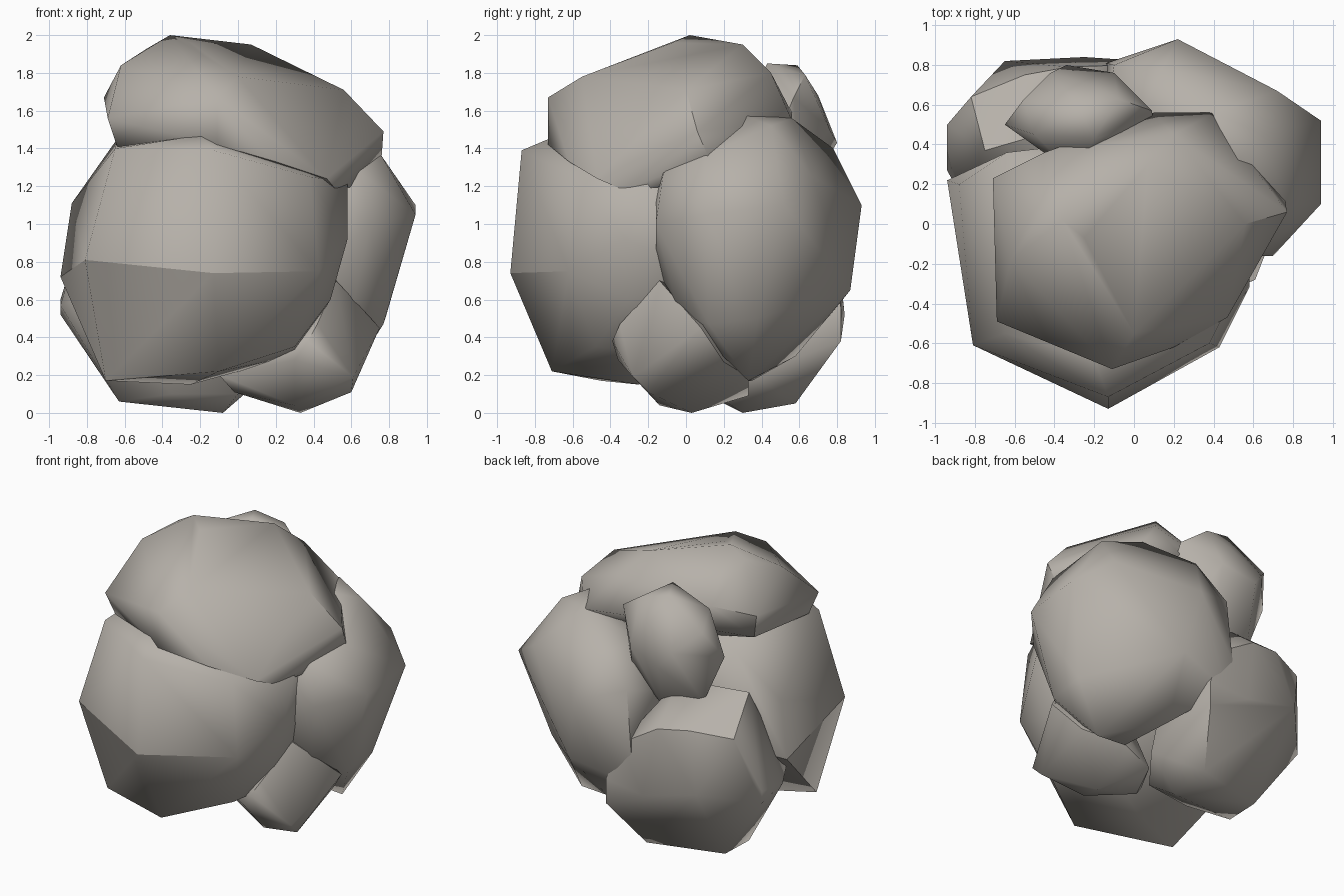
import bpy, bmesh, math

stone = bpy.data.materials.new("warm_grey_stone")
stone.diffuse_color = (0.47, 0.44, 0.40, 1)


def boulder(name, corners, crease=None):
    """Convex boulder wrapped around a few corner points, softly shaded.
    crease: optional height band whose edges stay sharp."""
    bm = bmesh.new()
    for c in corners:
        bm.verts.new(c)
    hull = bmesh.ops.convex_hull(bm, input=bm.verts)
    loose = {v for v in hull["geom_interior"] + hull["geom_unused"]
             if isinstance(v, bmesh.types.BMVert)}
    bmesh.ops.delete(bm, geom=list(loose), context='VERTS')
    bmesh.ops.recalc_face_normals(bm, faces=bm.faces)
    if crease:
        for e in bm.edges:
            if all(crease[0] < v.co.z < crease[1] for v in e.verts):
                e.smooth = False
    me = bpy.data.meshes.new(name)
    bm.to_mesh(me)
    bm.free()
    me.materials.append(stone)
    ob = bpy.data.objects.new(name, me)
    bpy.context.collection.objects.link(ob)
    bpy.ops.object.select_all(action='DESELECT')
    ob.select_set(True)
    bpy.context.view_layer.objects.active = ob
    bpy.ops.object.shade_smooth_by_angle(angle=math.radians(58), keep_sharp_edges=True)


# Broad cap stone
boulder("cap_boulder", [
    (-0.36, 0.02, 2.0), (0.07, 0.3, 1.95), (-0.62, -0.18, 1.84), (-0.48, 0.03, 1.93),
    (-0.71, 0.23, 1.67), (-0.69, -0.49, 1.56), (-0.11, -0.73, 1.67), (-0.11, -0.73, 1.42),
    (0.0, -0.55, 1.78), (-0.25, -0.07, 1.96), (0.56, 0.0, 1.71), (0.77, 0.06, 1.49),
    (0.76, 0.12, 1.35), (0.62, -0.08, 1.2), (0.52, -0.33, 1.18), (0.47, -0.47, 1.24),
    (0.2, -0.62, 1.33), (0.40, 0.56, 1.55), (0.10, 0.56, 1.59), (0.2, 0.45, 1.8),
    (-0.64, -0.45, 1.41), (-0.67, 0.2, 1.5), (-0.45, 0.36, 1.72), (0.5, 0.2, 1.25)])

# Large front stone
boulder("front_boulder", [
    (-0.81, -0.61, 0.81), (-0.13, -0.93, 0.74), (0.43, -0.62, 0.75), (-0.70, -0.45, 0.17),
    (-0.10, -0.71, 0.22), (0.30, -0.48, 0.35), (0.58, -0.32, 0.92), (0.58, -0.2, 1.22),
    (-0.13, -0.87, 1.39), (-0.65, -0.55, 1.40), (0.38, -0.6, 1.25), (-0.94, 0.22, 0.72),
    (-0.88, 0.2, 1.11), (-0.64, 0.36, 1.45), (-0.25, -0.25, 0.15), (0.49, -0.3, 0.6),
    (-0.2, -0.68, 1.47), (0.3, 0.0, 1.4), (0.52, 0.05, 0.75), (0.54, 0.0, 1.15),
    (0.3, 0.0, 0.3), (-0.3, 0.4, 0.8), (0.2, 0.3, 0.9), (-0.3, 0.4, 1.3)], (0.7, 0.85))

# Large stone at the back right
boulder("back_right_boulder", [
    (0.22, 0.93, 1.1), (0.72, 0.67, 1.25), (0.94, 0.52, 1.1), (0.94, 0.1, 1.05),
    (0.70, -0.16, 1.0), (0.65, -0.12, 1.27), (0.5, 0.3, 1.58), (0.4, 0.56, 1.56),
    (0.65, 0.45, 1.52), (0.14, 0.78, 1.40), (-0.1, 0.8, 1.2), (0.3, 0.87, 0.65),
    (0.78, 0.38, 0.5), (0.77, 0.12, 0.47), (0.58, 0.33, 0.17), (0.37, 0.35, 0.17),
    (0.6, -0.04, 0.53), (0.2, 0.58, 0.3), (0.76, 0.1, 1.36), (0.0, 0.2, 1.0),
    (-0.14, 0.81, 0.78), (-0.1, 0.79, 0.55), (0.45, -0.16, 0.78), (0.45, -0.16, 1.2),
    (0.0, 0.5, 1.4), (-0.15, 0.5, 1.1), (-0.1, 0.4, 0.7), (0.2, 0.2, 0.4)])

# Small footing stone on the right
boulder("right_foot_boulder", [
    (0.52, -0.14, 0.7), (0.42, -0.35, 0.47), (0.37, -0.39, 0.38), (0.75, 0.08, 0.45),
    (0.6, -0.2, 0.11), (0.61, -0.28, 0.19), (0.6, 0.2, 0.27), (0.33, 0.03, 0.0),
    (0.3, -0.14, 0.04), (-0.02, 0.0, 0.11), (-0.1, -0.05, 0.2), (0.3, -0.36, 0.28),
    (0.35, 0.33, 0.19), (0.15, 0.33, 0.09), (0.1, 0.1, 0.5), (0.4, 0.15, 0.6)])

# Footing stone at the back left
boulder("back_left_boulder", [
    (-0.82, 0.64, 0.99), (-0.55, 0.75, 1.02), (-0.33, 0.79, 0.99), (-0.05, 0.8, 0.82),
    (-0.65, 0.82, 0.62), (-0.25, 0.84, 0.52), (0.05, 0.82, 0.38), (0.05, 0.82, 0.55),
    (-0.94, 0.5, 0.52), (-0.94, 0.5, 0.6), (-0.94, 0.27, 0.57),
    (-0.75, 0.37, 1.2), (-0.3, 0.5, 1.22), (-0.62, 0.45, 0.06), (-0.63, 0.2, 0.06),
    (-0.08, 0.3, 0.0), (-0.1, 0.58, 0.05), (0.0, 0.15, 0.1), (-0.35, 0.1, 0.1),
    (0.1, 0.4, 0.6), (0.15, 0.35, 0.2), (-0.85, 0.1, 0.6), (-0.5, 0.0, 0.8)], (0.8, 1.1))

# Small stone wedged high at the back
boulder("upper_back_boulder", [
    (0.09, 0.57, 1.67), (-0.08, 0.63, 1.79), (-0.28, 0.59, 1.84), (-0.2, 0.43, 1.85),
    (-0.56, 0.62, 1.66), (-0.65, 0.5, 1.47), (-0.5, 0.52, 1.12), (-0.2, 0.54, 1.02),
    (0.0, 0.6, 1.28), (-0.34, 0.80, 1.43), (-0.1, 0.76, 1.50), (-0.42, 0.76, 1.53),
    (-0.22, 0.70, 1.68), (0.1, 0.5, 1.5), (-0.3, 0.25, 1.5), (-0.3, 0.3, 1.2),
    (-0.5, 0.45, 1.75)])
